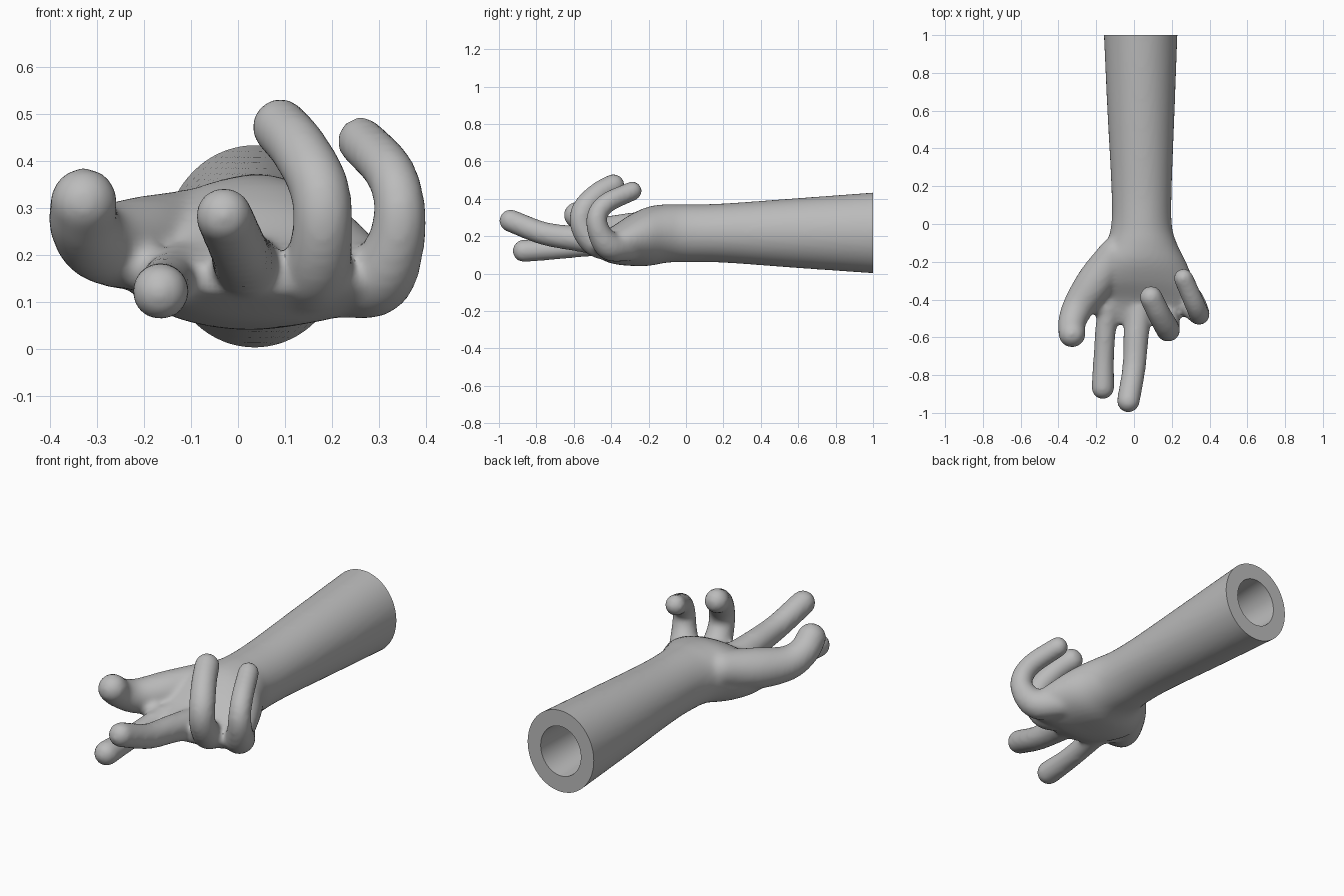
import bpy
import bmesh
from math import sin, cos, tau
from mathutils import Vector

cube = bpy.data.objects.get("Cube")
if cube:
    bpy.data.objects.remove(cube, do_unlink=True)

skin = bpy.data.materials.new("grey_clay")
skin.use_nodes = True
GREY = (0.5, 0.5, 0.5, 1)
skin.diffuse_color = GREY
skin.node_tree.nodes["Principled BSDF"].inputs["Base Color"].default_value = GREY


def spline(points, steps=8):
    """Sample a smooth curve through tuples of any length."""
    pts = [Vector(p) for p in points]
    pts = [2 * pts[0] - pts[1]] + pts + [2 * pts[-1] - pts[-2]]
    out = []
    for a, b, c, d in zip(pts, pts[1:], pts[2:], pts[3:]):
        for i in range(steps):
            t = i / steps
            out.append(0.5 * (2 * b + (c - a) * t + (2 * a - 5 * b + 4 * c - d) * t ** 2
                              + (3 * b - a - 3 * c + d) * t ** 3))
    return out + [pts[-2]]


def loft(bm, rings):
    """Skin a list of equal rings and close both ends."""
    loops = [[bm.verts.new(p) for p in ring] for ring in rings]
    n = len(loops[0])
    for lo, hi in zip(loops, loops[1:]):
        for i in range(n):
            bm.faces.new((lo[i], lo[(i + 1) % n], hi[(i + 1) % n], hi[i]))
    bm.faces.new(loops[0][::-1])
    bm.faces.new(loops[-1])


def ellipse(y, cx, rx, cz, rz, n=64):
    return [(cx + rx * cos(tau * i / n), y, cz + rz * sin(tau * i / n)) for i in range(n)]


def finger(bm, points, n=28):
    """Round tube through (x, y, z, radius) points with ball ends."""
    path = spline(points)
    rings = []
    for i, p in enumerate(path):
        run = (path[min(i + 1, len(path) - 1)] - path[max(i - 1, 0)]).to_3d().normalized()
        side = Vector((1, 0, 0))
        side = (side - run * side.dot(run)).normalized()
        up = run.cross(side)
        rings.append([p.to_3d() + p.w * (side * cos(tau * k / n) + up * sin(tau * k / n))
                      for k in range(n)])
    loft(bm, rings)
    for p in (path[0], path[-1]):
        ball = bmesh.ops.create_uvsphere(bm, u_segments=28, v_segments=16, radius=p.w)
        bmesh.ops.translate(bm, verts=ball["verts"], vec=p.to_3d())


def finish(bm, name):
    bmesh.ops.recalc_face_normals(bm, faces=bm.faces)
    mesh = bpy.data.meshes.new(name)
    bm.to_mesh(mesh)
    bm.free()
    mesh.materials.append(skin)
    obj = bpy.data.objects.new(name, mesh)
    bpy.context.collection.objects.link(obj)
    return obj


bm = bmesh.new()

# Forearm and palm: y, centre x, half width, centre z, half height
arm = [
    (1.06, 0.035, 0.197, 0.218, 0.22), (0.6, 0.037, 0.178, 0.217, 0.187),
    (0.2, 0.04, 0.16, 0.217, 0.158), (0.0, 0.04, 0.16, 0.216, 0.155),
    (-0.1, 0.038, 0.188, 0.215, 0.156), (-0.2, 0.025, 0.25, 0.2, 0.158),
    (-0.3, 0.03, 0.285, 0.178, 0.136), (-0.4, 0.065, 0.275, 0.152, 0.097),
    (-0.48, 0.045, 0.235, 0.15, 0.06), (-0.53, 0.02, 0.15, 0.15, 0.035),
]
loft(bm, [ellipse(*s) for s in spline(arm)])

# Thumb and four fingers
finger(bm, [(-0.1, -0.16, 0.25, 0.09), (-0.2, -0.3, 0.225, 0.1),
            (-0.29, -0.43, 0.225, 0.085), (-0.328, -0.52, 0.265, 0.074),
            (-0.328, -0.582, 0.313, 0.072)])
finger(bm, [(-0.11, -0.38, 0.16, 0.07), (-0.145, -0.52, 0.148, 0.057),
            (-0.16, -0.7, 0.13, 0.055), (-0.165, -0.867, 0.122, 0.061)])
finger(bm, [(0.03, -0.42, 0.165, 0.075), (0.012, -0.58, 0.187, 0.068),
            (0.0, -0.76, 0.215, 0.062), (-0.03, -0.938, 0.283, 0.061)])
finger(bm, [(0.13, -0.38, 0.135, 0.075), (0.165, -0.49, 0.168, 0.073),
            (0.18, -0.556, 0.26, 0.064), (0.172, -0.545, 0.345, 0.064),
            (0.13, -0.47, 0.425, 0.062), (0.09, -0.388, 0.472, 0.061)])
finger(bm, [(0.22, -0.32, 0.145, 0.08), (0.295, -0.41, 0.15, 0.078),
            (0.336, -0.465, 0.225, 0.062), (0.343, -0.475, 0.31, 0.055),
            (0.32, -0.42, 0.38, 0.054), (0.262, -0.287, 0.442, 0.052)])

# Web between thumb and index finger
finger(bm, [(-0.24, -0.38, 0.19, 0.06), (-0.19, -0.43, 0.17, 0.055),
            (-0.12, -0.46, 0.15, 0.05)])
hand = finish(bm, "arm_and_hand")

# Cutter: trims the forearm square and bores out its core
bm = bmesh.new()
loft(bm, [ellipse(y, 0.035, rx, 0.218, rz) for y, rx, rz in
          ((0.35, 0.09, 0.095), (1, 0.118, 0.131), (1, 0.5, 0.5), (1.3, 0.5, 0.5))])
cutter = finish(bm, "bore_cutter")
cutter.hide_render = True

# Fuse the parts into one smooth skin, then cut the open end
remesh = hand.modifiers.new("fuse", "REMESH")
remesh.mode = "VOXEL"
remesh.voxel_size = 0.012
smooth = hand.modifiers.new("soften", "SMOOTH")
smooth.factor = 0.5
smooth.iterations = 12
bore = hand.modifiers.new("bore", "BOOLEAN")
bore.operation = "DIFFERENCE"
bore.solver = "EXACT"
bore.object = cutter

bpy.context.view_layer.update()
graph = bpy.context.evaluated_depsgraph_get()
solid = bpy.data.meshes.new_from_object(hand.evaluated_get(graph))
hand.modifiers.clear()
hand.data = solid
bpy.data.objects.remove(cutter, do_unlink=True)

bpy.ops.object.select_all(action="DESELECT")
hand.select_set(True)
bpy.context.view_layer.objects.active = hand
bpy.ops.object.shade_smooth_by_angle(angle=0.7)
